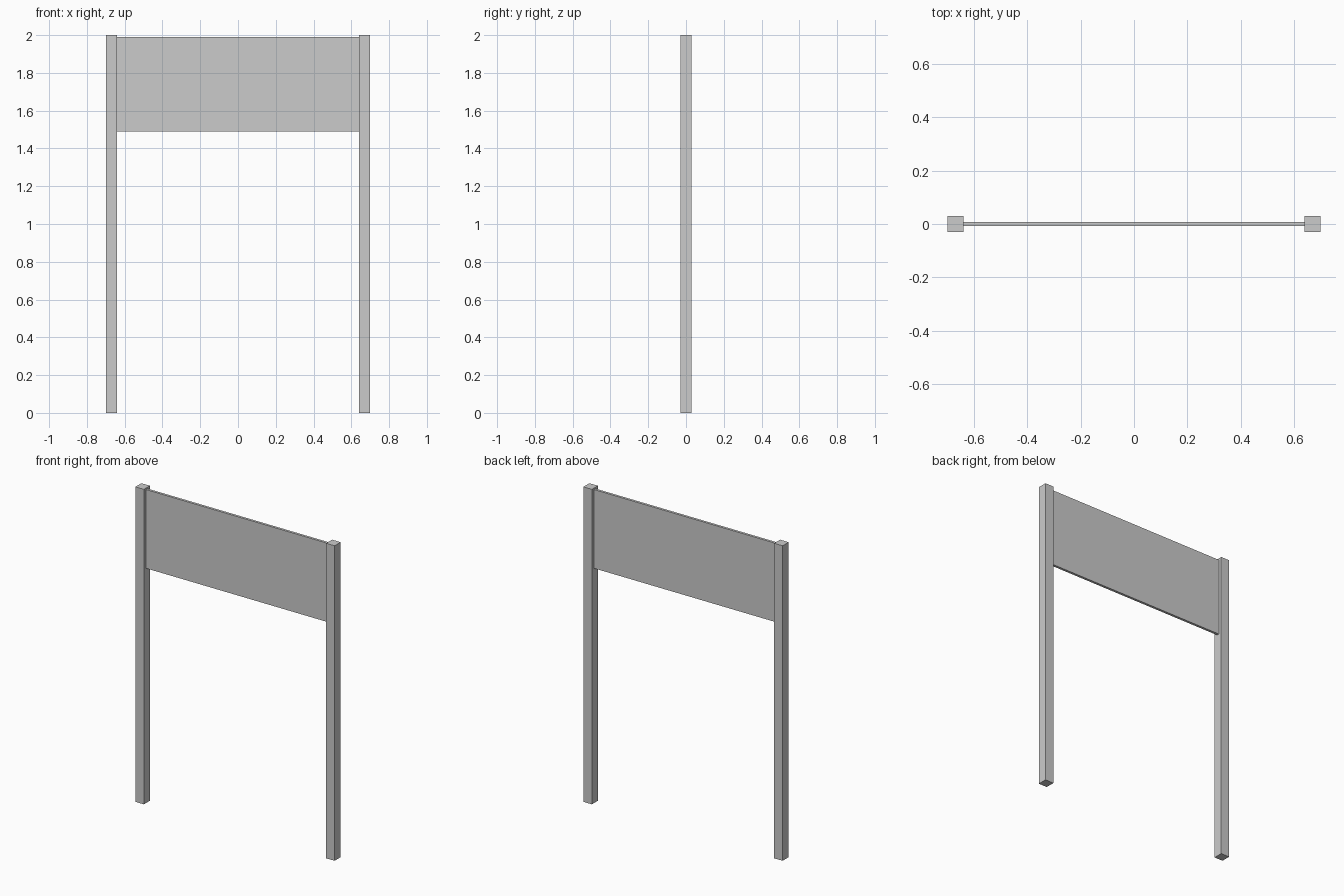
import bpy

if "Cube" in bpy.data.objects:
    bpy.data.objects.remove(bpy.data.objects["Cube"])


def box(name, size, center):
    bpy.ops.mesh.primitive_cube_add(size=1, location=center)
    obj = bpy.context.object
    obj.name = name
    obj.scale = size
    bpy.ops.object.transform_apply(location=False, rotation=False, scale=True)
    return obj


# Two square posts
for side, sign in (("left", -1), ("right", 1)):
    box(side + "_post", (0.06, 0.06, 2.0), (sign * 0.67, 0, 1.0))

# Thin sign board held between the posts
box("sign_board", (1.28, 0.016, 0.5), (0, 0, 1.74))
